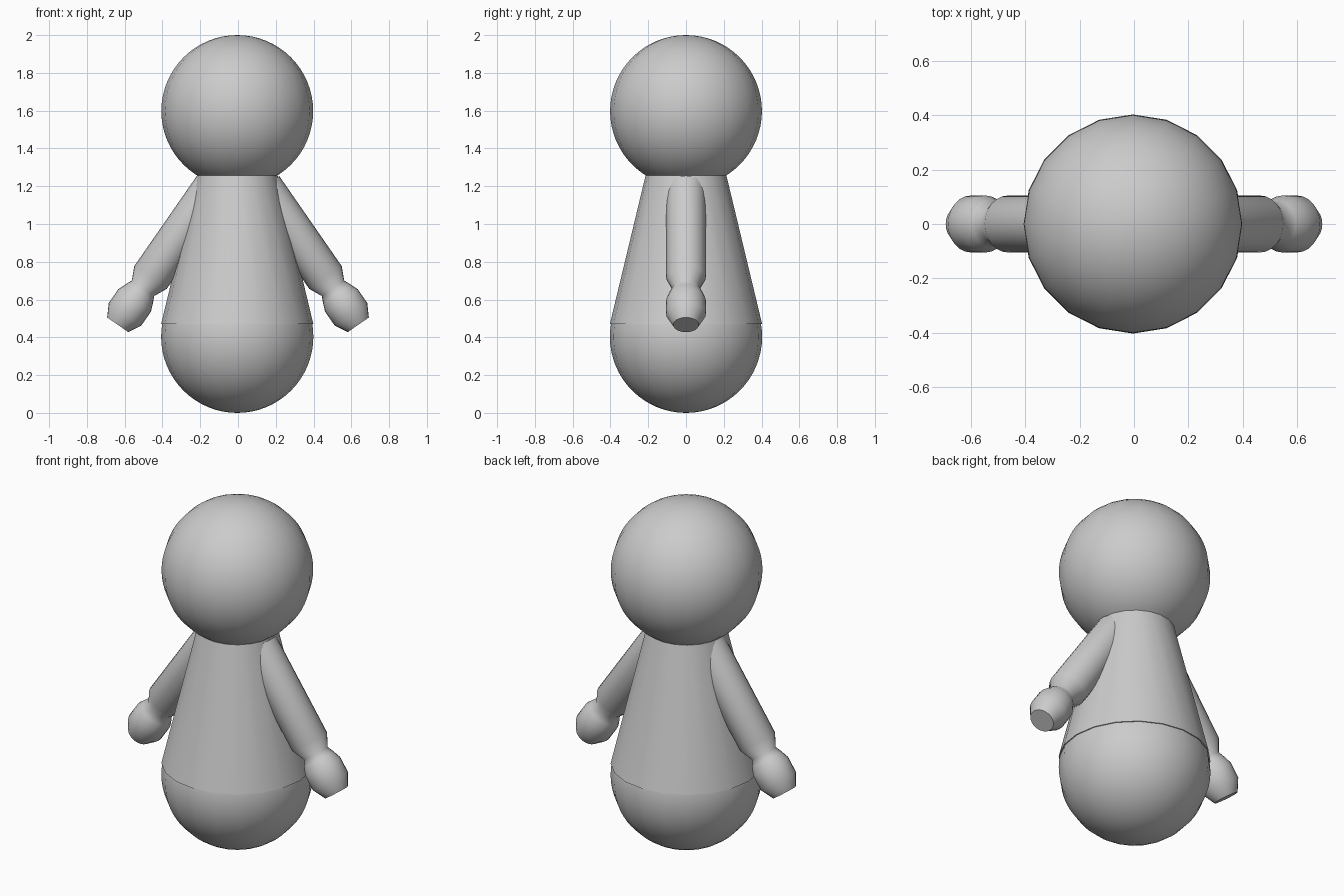
import bpy
import math
from mathutils import Vector

if "Cube" in bpy.data.objects:
    bpy.data.objects.remove(bpy.data.objects["Cube"])

grey = bpy.data.materials.new("plain_grey")
grey.diffuse_color = (0.6, 0.6, 0.6, 1)
grey.use_nodes = True
grey.node_tree.nodes["Principled BSDF"].inputs["Base Color"].default_value = grey.diffuse_color


def finish(obj, name, angle):
    obj.name = name
    obj.data.materials.append(grey)
    bpy.ops.object.select_all(action='DESELECT')
    obj.select_set(True)
    bpy.context.view_layer.objects.active = obj
    bpy.ops.object.shade_smooth_by_angle(angle=math.radians(angle))


def ball(name, z, radius):
    bpy.ops.mesh.primitive_uv_sphere_add(segments=20, ring_count=32, radius=radius,
                                         location=(-0.004, 0, z))
    finish(bpy.context.object, name, 40)


def lathe(name, profile, origin, axis, sides=24):
    """Revolve (distance, radius) pairs about an axis, with flat caps at both ends."""
    axis = Vector(axis).normalized()
    side = Vector((0, 1, 0))
    up = axis.cross(side)
    verts, faces = [], []
    for dist, r in profile:
        for i in range(sides):
            a = 2 * math.pi * i / sides
            verts.append(Vector(origin) + axis * dist
                         + (side * math.cos(a) + up * math.sin(a)) * r)
    for k in range(len(profile) - 1):
        for i in range(sides):
            j = (i + 1) % sides
            faces.append((k * sides + j, k * sides + i,
                          (k + 1) * sides + i, (k + 1) * sides + j))
    faces.append(list(range(sides)))
    faces.append([len(verts) - 1 - i for i in range(sides)])
    mesh = bpy.data.meshes.new(name)
    mesh.from_pydata(verts, [], faces)
    # Outward normals
    import bmesh
    bm = bmesh.new()
    bm.from_mesh(mesh)
    bmesh.ops.recalc_face_normals(bm, faces=bm.faces)
    bm.to_mesh(mesh)
    bm.free()
    obj = bpy.data.objects.new(name, mesh)
    bpy.context.collection.objects.link(obj)
    finish(obj, name, 52)


# Head and rounded base
ball("head", 1.598, 0.402)
ball("base", 0.403, 0.403)

# Tapered torso
lathe("torso", [(0.47, 0.403), (1.257, 0.214)], (-0.004, 0, 0), (0, 0, 1), 20)

# Arms, pinched at the wrist, with blunt-ended hands
arm_profile = [(-0.58, 0.105), (0, 0.105), (0.07, 0.072), (0.105, 0.088),
               (0.148, 0.105), (0.237, 0.105), (0.305, 0.068)]
for label, s in (("right", 1), ("left", -1)):
    lathe(label + "_arm", arm_profile, (s * 0.463, 0, 0.717), (s * 0.57, 0, -0.822))
